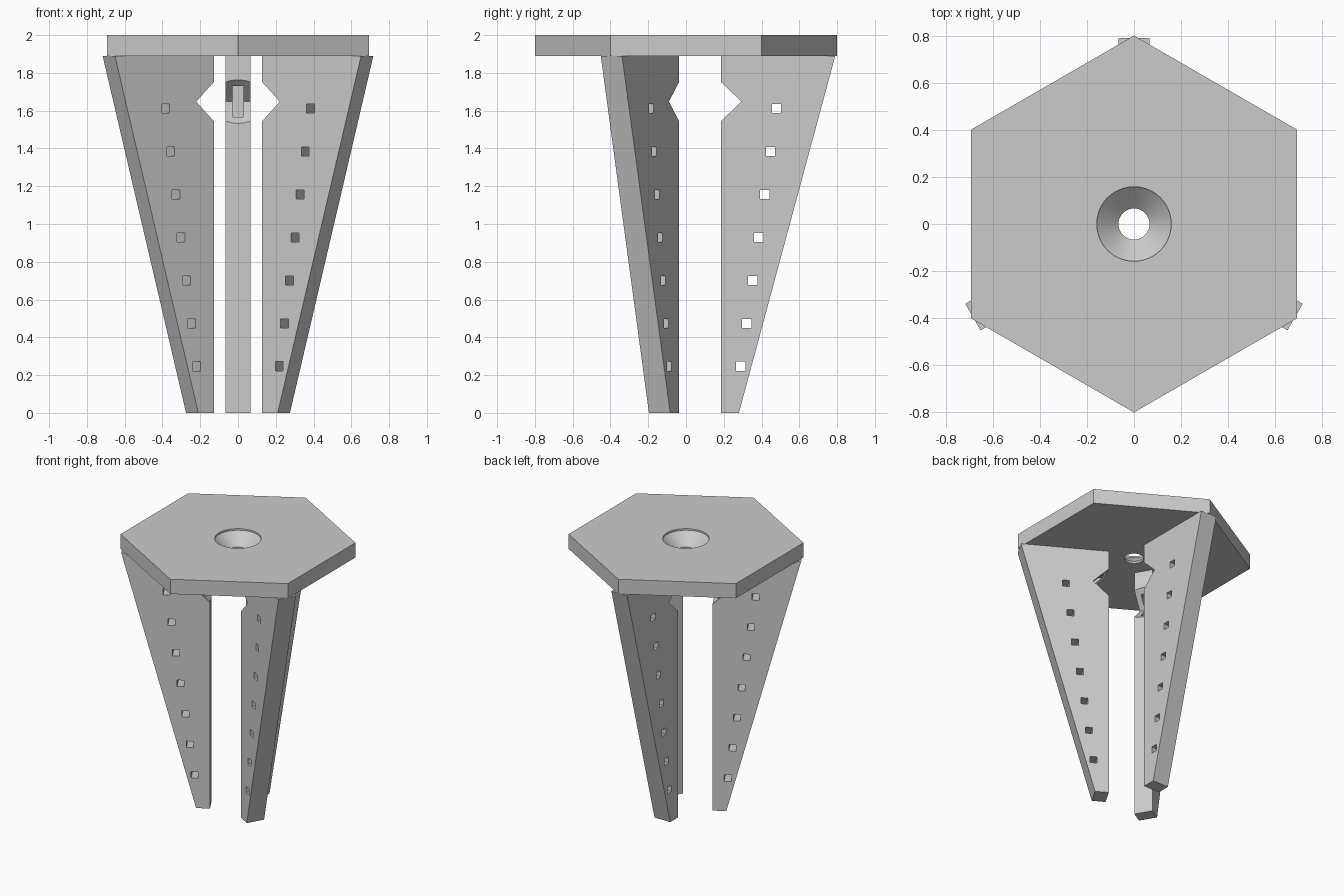
import bpy, bmesh
from math import radians, tau
from mathutils import Matrix

if "Cube" in bpy.data.objects:
    bpy.data.objects.remove(bpy.data.objects["Cube"], do_unlink=True)

grey = bpy.data.materials.new("plain_grey")
grey.use_nodes = True
COLOUR = (0.6, 0.6, 0.6, 1)
grey.diffuse_color = COLOUR
grey.node_tree.nodes["Principled BSDF"].inputs["Base Color"].default_value = COLOUR

PLATE_BOTTOM, PLATE_TOP = 1.89, 2.0
LEG_INNER, LEG_HALF = 0.185, 0.065


def make_object(name, bm):
    bmesh.ops.recalc_face_normals(bm, faces=bm.faces)
    mesh = bpy.data.meshes.new(name)
    bm.to_mesh(mesh)
    bm.free()
    mesh.materials.append(grey)
    obj = bpy.data.objects.new(name, mesh)
    bpy.context.collection.objects.link(obj)
    return obj


def lathe(name, profile, steps=64):
    """Solid of revolution about z from (radius, height) points."""
    bm = bmesh.new()
    verts = [bm.verts.new((r, 0, z)) for r, z in profile]
    edges = [bm.edges.new(pair) for pair in zip(verts, verts[1:])]
    bmesh.ops.spin(bm, geom=verts + edges, cent=(0, 0, 0), axis=(0, 0, 1),
                   angle=tau, steps=steps)
    bmesh.ops.remove_doubles(bm, verts=bm.verts, dist=0.0001)
    return make_object(name, bm)


def boxes(name, items):
    """One mesh of boxes given as (centre, size)."""
    bm = bmesh.new()
    for centre, size in items:
        bmesh.ops.create_cube(bm, size=1, matrix=Matrix.Translation(centre)
                              @ Matrix.Diagonal((*size, 1)))
    return make_object(name, bm)


def cut(obj, cutter):
    mod = obj.modifiers.new("cut", "BOOLEAN")
    mod.operation, mod.solver, mod.object = "DIFFERENCE", "EXACT", cutter
    with bpy.context.temp_override(object=obj, active_object=obj):
        bpy.ops.object.modifier_apply(modifier=mod.name)
    bpy.data.objects.remove(cutter, do_unlink=True)


def shade(obj):
    bpy.ops.object.select_all(action="DESELECT")
    obj.select_set(True)
    bpy.context.view_layer.objects.active = obj
    bpy.ops.object.shade_smooth_by_angle(angle=radians(25))


# Hexagonal top plate with a countersunk hole
bm = bmesh.new()
mid = (PLATE_BOTTOM + PLATE_TOP) / 2
bmesh.ops.create_cone(bm, cap_ends=True, segments=6, radius1=0.8, radius2=0.8,
                      depth=PLATE_TOP - PLATE_BOTTOM,
                      matrix=Matrix.Translation((0, 0, mid)))
plate = make_object("top_plate", bm)
cut(plate, lathe("countersink", [(0, 1.8), (0.066, 1.8), (0.066, 1.905),
                                 (0.158, 1.988), (0.158, 2.1), (0, 2.1)]))
shade(plate)

# Tapered leg panel, standing behind the centre
bm = bmesh.new()
outline = [(LEG_INNER, 0), (0.28, 0), (0.79, PLATE_BOTTOM), (LEG_INNER, PLATE_BOTTOM)]
face = bm.faces.new([bm.verts.new((-LEG_HALF, y, z)) for y, z in outline])
side = bmesh.ops.extrude_face_region(bm, geom=[face])["geom"]
bmesh.ops.translate(bm, vec=(2 * LEG_HALF, 0, 0),
                    verts=[v for v in side if isinstance(v, bmesh.types.BMVert)])
leg = make_object("back_leg", bm)

# Row of square holes, conical notch and the slot behind it
cut(leg, boxes("holes", [((0, 0.29 + 0.0317 * i, 0.247 + 0.2273 * i),
                          (0.3, 0.048, 0.048)) for i in range(7)]))
NOTCH = 1.648
cut(leg, lathe("notch", [(0, NOTCH - 0.3), (0.3, NOTCH), (0, NOTCH + 0.3)], 96))
cut(leg, boxes("slot", [((0, 0.25, NOTCH), (0.056, 0.2, 0.165))]))
shade(leg)

# Two more legs a third of a turn apart
for name, angle in (("front_right_leg", 120), ("front_left_leg", 240)):
    copy = bpy.data.objects.new(name, leg.data)
    copy.rotation_euler.z = radians(angle)
    bpy.context.collection.objects.link(copy)
